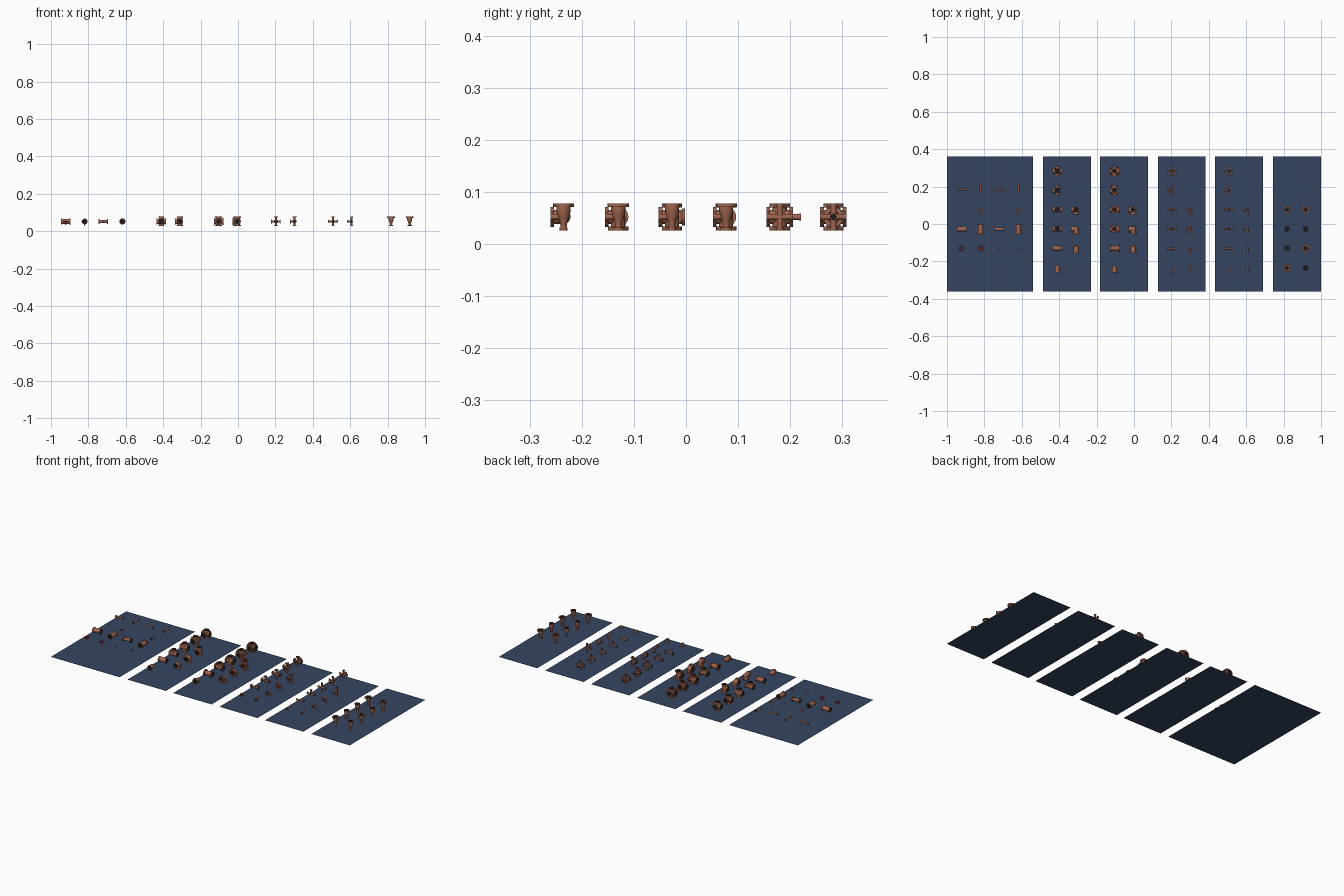
import bpy, bmesh, math
from mathutils import Vector, Matrix

if "Cube" in bpy.data.objects:
    bpy.data.objects.remove(bpy.data.objects["Cube"])

def mat(name, c):
    m = bpy.data.materials.new(name)
    m.diffuse_color = (*c, 1)
    m.use_nodes = True
    m.node_tree.nodes["Principled BSDF"].inputs["Base Color"].default_value = m.diffuse_color
    return m

COPPER = mat("copper", (0.36, 0.13, 0.075))
DARK = mat("bore_dark", (0.012, 0.012, 0.015))
BLUE = mat("board_blue", (0.035, 0.06, 0.12))
RED = mat("wheel_red", (0.7, 0.03, 0.03))
ZC, HALF = 0.052, 0.0255          # height of part centres, half module size
DIR = {'x': (-1, 0, 0), 'X': (1, 0, 0), 'y': (0, -1, 0), 'Y': (0, 1, 0), 'z': (0, 0, -1), 'Z': (0, 0, 1)}

def lathe(bm, profile, direction=(0, 0, 1), segs=16, bore_from=None):
    """Spin (radius, height) points around an axis; faces from index bore_from on are dark."""
    rot = Vector((0, 0, 1)).rotation_difference(Vector(direction)).to_matrix()
    rings = []
    for r, h in profile:
        if r < 1e-6:
            rings.append([bm.verts.new(rot @ Vector((0, 0, h)))] * segs)
        else:
            rings.append([bm.verts.new(rot @ Vector((r * math.cos(2 * math.pi * i / segs),
                         r * math.sin(2 * math.pi * i / segs), h))) for i in range(segs)])
    for k in range(len(rings) - 1):
        a, b = rings[k], rings[k + 1]
        for i in range(segs):
            j = (i + 1) % segs
            vs = list(dict.fromkeys([a[i], a[j], b[j], b[i]]))
            f = bm.faces.new(vs)
            f.smooth = True
            f.material_index = 1 if bore_from is not None and k >= bore_from else 0

def finish(bm, name, loc, mats):
    me = bpy.data.meshes.new(name)
    bm.to_mesh(me)
    bm.free()
    for m in mats:
        me.materials.append(m)
    ob = bpy.data.objects.new(name, me)
    bpy.context.collection.objects.link(ob)
    ob.location = loc
    me.set_sharp_from_angle(angle=math.radians(35))
    return ob

def arm(bm, d, r, collar, width, length=HALF):
    # pipe arm with an end collar and a dark open bore
    lathe(bm, [(r, 0), (r, length - width), (collar, length - width), (collar, length),
               (r * 0.85, length), (r * 0.85, length - 0.011), (0, length - 0.011)], DIR[d], bore_from=4)

def fitting(name, x, y, dirs, style):
    bm = bmesh.new()
    r, collar, width = style
    bmesh.ops.create_uvsphere(bm, u_segments=16, v_segments=8, radius=r)
    for f in bm.faces:
        f.smooth = True
    for d in dirs:
        arm(bm, d, r, collar, width)
    return finish(bm, name, (x, y, ZC), [COPPER, DARK])

def wheel(name, x, y, radius, stem_dir):
    # valve hand wheel: rim, spokes, hub and stem
    bm = bmesh.new()
    t = radius * 0.16
    ring = [(radius + t * math.cos(a), t * math.sin(a)) for a in [2 * math.pi * i / 8 for i in range(9)]]
    lathe(bm, ring, DIR[stem_dir], segs=20)
    side = 'X' if stem_dir in 'zZ' else 'Z'
    for k in range(4):
        before = set(bm.verts)
        lathe(bm, [(t * 0.7, 0), (t * 0.7, radius)], DIR[side], segs=6)
        bmesh.ops.rotate(bm, verts=[v for v in bm.verts if v not in before], cent=(0, 0, 0),
                         matrix=Matrix.Rotation(k * math.pi / 2, 3, Vector(DIR[stem_dir])))
    lathe(bm, [(0, -t * 1.6), (radius * 0.3, -t * 1.6), (radius * 0.3, t * 1.6), (0, t * 1.6)], DIR[stem_dir])
    finish(bm, name, (x, y, ZC), [RED])
    bm = bmesh.new()
    lathe(bm, [(0, 0), (radius * 0.2, 0), (radius * 0.2, radius * 1.5), (0, radius * 1.5)], DIR[stem_dir], segs=8)
    finish(bm, name + "_stem", (x, y, ZC), [COPPER])

# display boards
for i, (x0, x1) in enumerate([(-1, -0.54), (-0.487, -0.23), (-0.182, 0.075),
                              (0.128, 0.383), (0.433, 0.69), (0.743, 1)]):
    bm = bmesh.new()
    bm.faces.new([bm.verts.new(p) for p in [(x0, -0.36, 0), (x1, -0.36, 0), (x1, 0.36, 0), (x0, 0.36, 0)]])
    finish(bm, f"board_{i + 1}", (0, 0, 0), [BLUE])

# pipe styles: radius, collar radius, collar width
BIG, BIG_FLANGED = (0.0135, 0.0155, 0.006), (0.0135, 0.0195, 0.007)
SMALL_FLANGED, SMALL = (0.0055, 0.011, 0.005), (0.0055, 0.0068, 0.004)
ROWS = [-0.235, -0.13, -0.027, 0.077, 0.18, 0.283]
LEFT = ['y', 'xX', 'xXZ', 'xXzZ', 'xyYzZ', 'xXyYzZ']
RIGHT = ['y', 'yz', 'xyz', 'xyzZ']

# fittings with one to six openings on boards two to five
for label, x, style in [("large_pipe", -0.41, BIG), ("large_flanged", -0.104, BIG_FLANGED),
                        ("small_flanged", 0.203, SMALL_FLANGED), ("small_pipe", 0.508, SMALL)]:
    for y, dirs in zip(ROWS, LEFT):
        fitting(f"{label}_{len(dirs)}_way", x, y, dirs, style)
    for i, dirs in enumerate(RIGHT):
        if i or "small" in label:
            fitting(f"{label}_{len(dirs)}_way_corner", x + 0.1, ROWS[i], dirs, style)

# reducers on board six: wide end on top, some flanged
for cx, x in enumerate((0.818, 0.918)):
    for i in range(4):
        top = 0.0205 if (cx, i) in [(0, 0), (0, 3), (1, 1), (1, 3)] else 0.0155
        foot = 0.0115 if i % 2 else 0.0075
        bm = bmesh.new()
        lathe(bm, [(0, -HALF), (foot, -HALF), (foot, -0.02), (0.006, -0.02), (0.0065, -0.012), (0.0095, -0.002),
                   (0.0135, 0.01), (0.0135, 0.0195), (top, 0.0195), (top, HALF), (0.0115, HALF),
                   (0.0115, 0.01), (0, 0.008)], bore_from=10)
        finish(bm, f"reducer_{cx}_{i}", (x, ROWS[i], ZC), [COPPER, DARK])

# board one: big couplings, thin pipes and hand wheels
fitting("coupling_across", -0.922, -0.027, 'xX', BIG)
fitting("coupling_deep", -0.82, -0.027, 'yY', BIG)
fitting("flanged_coupling_across", -0.72, -0.027, 'xX', (0.009, 0.014, 0.006))
fitting("flanged_coupling_deep", -0.618, -0.027, 'yY', (0.0135, 0.0165, 0.006))
for x in (-0.922, -0.72):
    fitting("thin_pipe_across", x, 0.185, 'xX', SMALL)
for x in (-0.82, -0.618):
    fitting("thin_pipe_deep", x, 0.195, 'yY', SMALL)
    fitting("thin_stub", x, 0.08, 'y', SMALL)
wheel("large_wheel_flat", -0.922, -0.13, 0.013, 'z')
wheel("large_wheel_second", -0.82, -0.13, 0.014, 'z')
wheel("small_wheel_flat", -0.72, -0.13, 0.006, 'z')
wheel("small_wheel_second", -0.618, -0.13, 0.006, 'y')
